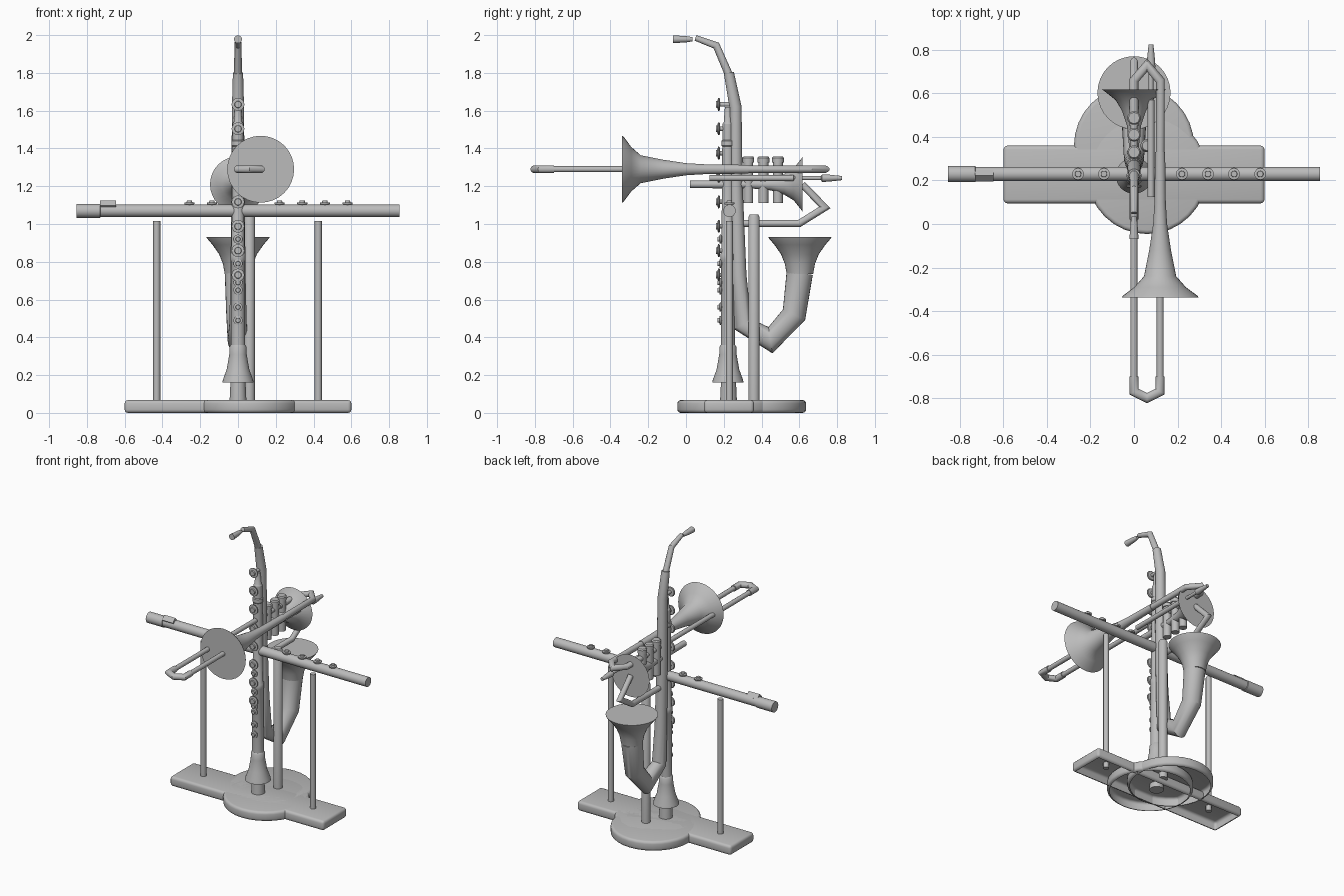
import bpy, bmesh
from mathutils import Vector

cube = bpy.data.objects.get("Cube")
if cube:
    bpy.data.objects.remove(cube, do_unlink=True)

GREY = (0.5, 0.5, 0.5, 1)
grey = bpy.data.materials.new("plain_grey")
grey.use_nodes = True
grey.diffuse_color = GREY
grey.node_tree.nodes["Principled BSDF"].inputs["Base Color"].default_value = GREY

X, Y, Z = Vector((1, 0, 0)), Vector((0, 1, 0)), Vector((0, 0, 1))
parts = []


def finish(name, bm):
    mesh = bpy.data.meshes.new(name)
    bm.to_mesh(mesh)
    bm.free()
    mesh.materials.append(grey)
    obj = bpy.data.objects.new(name, mesh)
    bpy.context.collection.objects.link(obj)
    parts.append(obj)
    return obj


def tube(name, path, radii, side, sides=24):
    """Capped tube along a flat path with mitred elbows; side is normal to its plane."""
    pts = [Vector(p) for p in path]
    if not isinstance(radii, (list, tuple)):
        radii = [radii] * len(pts)
    bm = bmesh.new()
    outline = bmesh.ops.create_circle(bm, segments=sides, radius=1)["verts"]
    circle = [v.co.copy() for v in outline]
    bmesh.ops.delete(bm, geom=outline, context="VERTS")
    rings = []
    for i, p in enumerate(pts):
        before = (p - pts[i - 1]).normalized() if i else None
        after = (pts[i + 1] - p).normalized() if i + 1 < len(pts) else None
        before, after = before or after, after or before
        tangent = (before + after).normalized()
        across = tangent.cross(side) / tangent.dot(after)
        rings.append([bm.verts.new(p + radii[i] * (c.x * side + c.y * across)) for c in circle])
    for a, b in zip(rings, rings[1:]):
        for k in range(sides):
            n = (k + 1) % sides
            bm.faces.new((a[k], a[n], b[n], b[k]))
    bm.faces.new(rings[0])
    bm.faces.new(rings[-1])
    bmesh.ops.recalc_face_normals(bm, faces=bm.faces)
    return finish(name, bm)


def turned(name, base, axis, profile, sides=32):
    """Turned part: profile is (distance along axis, radius)."""
    base = Vector(base)
    side = X if abs(axis.x) < 0.5 else Z
    return tube(name, [base + axis * d for d, r in profile], [r for d, r in profile], side, sides)


def key(name, base, axis, size, stem):
    """Key cup on a stem, with a smaller button on top."""
    turned(name, base, axis, [(0, size * .35), (stem, size * .35), (stem + .001, size * .9),
                              (stem + .005, size), (stem + .011, size), (stem + .013, size * .55),
                              (stem + .022, size * .5)], 16)


def hollow_base(name, bm):
    """Rounds the rim and opens the underside."""
    bmesh.ops.recalc_face_normals(bm, faces=bm.faces)
    rim = [e for e in bm.edges if len(e.link_faces) == 2 and e.calc_face_angle() > 1]
    bmesh.ops.bevel(bm, geom=rim, offset=.018, segments=3, profile=.5, affect="EDGES")
    under = [f for f in bm.faces if f.normal.z < -.99]
    bmesh.ops.delete(bm, geom=under, context="FACES")
    finish(name, bm)


# Stand: a bar and two overlapping discs
TOP = .068
bm = bmesh.new()
bmesh.ops.create_cube(bm, size=1)
bmesh.ops.scale(bm, vec=(1.2, .265, TOP), verts=bm.verts)
bmesh.ops.translate(bm, vec=(0, .2275, TOP / 2), verts=bm.verts)
hollow_base("base_bar", bm)
for name, x, y in (("base_disc_front", .06, .23), ("base_disc_back", 0, .36)):
    bm = bmesh.new()
    bmesh.ops.create_cone(bm, cap_ends=True, segments=32, radius1=.276, radius2=.276, depth=TOP)
    bmesh.ops.translate(bm, vec=(x, y, TOP / 2), verts=bm.verts)
    hollow_base(name, bm)

# Support posts
for name, x in (("right_post", -.43), ("left_post", .425)):
    turned(name, (x, .23, 0), Z, [(.03, .019), (1.015, .019)], 16)
turned("back_post", (.06, .36, 0), Z, [(.03, .03), (1.035, .03), (1.05, .022)])
turned("clarinet_peg", (0, .225, 0), Z, [(.03, .046), (.16, .04), (.3, .03)])

# Clarinet
turned("clarinet_body", (0, .222, 0), Z,
       [(.16, .083), (.175, .08), (.23, .06), (.31, .046), (.35, .045), (.36, .038),
        (.8, .036), (.81, .04), (.84, .04), (.85, .034), (1.2, .032), (1.41, .03),
        (1.415, .034), (1.44, .034), (1.445, .029), (1.53, .029), (1.54, .022), (1.62, .016)])
for i in range(8):
    key("large_key", (0, .23, .73 + i * .129), -Y, .034, .05)
for z in (.49, .56, .65, .69, .79, .92):
    key("small_key", (0, .2, z), -Y, .024, .01)

# Saxophone
tube("saxophone_body",
     [(0, .227, 1.8), (0, .262, 1.62), (0, .265, 1.2), (0, .28, .73), (0, .3, .47),
      (0, .447, .385), (0, .572, .52), (0, .602, .74)],
     [.027, .032, .035, .04, .046, .055, .062, .07], X)
turned("saxophone_bell", (0, .603, 0), Z,
       [(.735, .07), (.79, .08), (.84, .1), (.89, .135), (.925, .165), (.932, .168)])
tube("saxophone_neck", [(0, .227, 1.79), (0, .16, 1.945), (0, .05, 1.985)],
     [.021, .019, .015], X, 16)
turned("saxophone_mouthpiece", (0, .035, 1.978), -Y, [(0, .011), (.03, .016), (.105, .021)], 16)

# Flute
turned("flute_body", (-.855, .23, 1.07), X,
       [(0, .037), (.125, .037), (.127, .033), (1.71, .033)])
tube("flute_lip_plate", [(-.73, .222, 1.097), (-.645, .222, 1.097)], .027, Z, 4)
for x in (-.257, -.138, .22, .34, .46, .58):
    key("flute_key", (x, .23, 1.09), Z, .027, .012)

# Trombone: bell, slide and rear bend
turned("trombone_bell", (.12, 0, 1.29), Y,
       [(-.338, .177), (-.33, .172), (-.29, .118), (-.24, .074), (-.12, .05),
        (0, .032), (.1, .026), (.33, .023)])
tube("trombone_slide",
     [(.12, -.3, 1.29), (.12, -.72, 1.29)], .016, Z, 16)
tube("trombone_inner_slide", [(0, -.72, 1.29), (0, .5, 1.29)], .016, Z, 16)
tube("trombone_slide_bend",
     [(0, -.7, 1.29), (0, -.77, 1.29), (.06, -.8, 1.29), (.12, -.77, 1.29), (.12, -.7, 1.29)],
     .021, Z, 16)
tube("trombone_rear_bend",
     [(.12, .3, 1.29), (.12, .66, 1.29), (.06, .73, 1.29), (0, .66, 1.29), (0, .45, 1.29)],
     .02, Z, 16)

# Trumpet: bell, lower loop, lead pipe and valves
turned("trumpet_bell", (0, 0, 1.21), Y,
       [(.02, .02), (.35, .022), (.45, .032), (.52, .055), (.57, .085), (.61, .135), (.618, .148)])
tube("trumpet_loop", [(0, .29, 1.003), (0, .6, 1.003), (0, .735, 1.087), (0, .615, 1.21)],
     .019, X, 16)
turned("trumpet_lead_pipe", (.078, 0, 1.243), Y,
       [(.125, .016), (.57, .016), (.572, .011), (.715, .011), (.72, .02), (.75, .019), (.825, .011)], 16)
for y in (.33, .41, .487):
    turned("trumpet_valve", (0, y, 0), Z,
           [(1.11, .026), (1.325, .026), (1.326, .031), (1.35, .031), (1.358, .025)], 20)

# Smooth shading with sharp edges kept
bpy.ops.object.select_all(action="DESELECT")
for obj in parts:
    obj.select_set(True)
bpy.context.view_layer.objects.active = parts[0]
bpy.ops.object.shade_smooth_by_angle(angle=.6)
